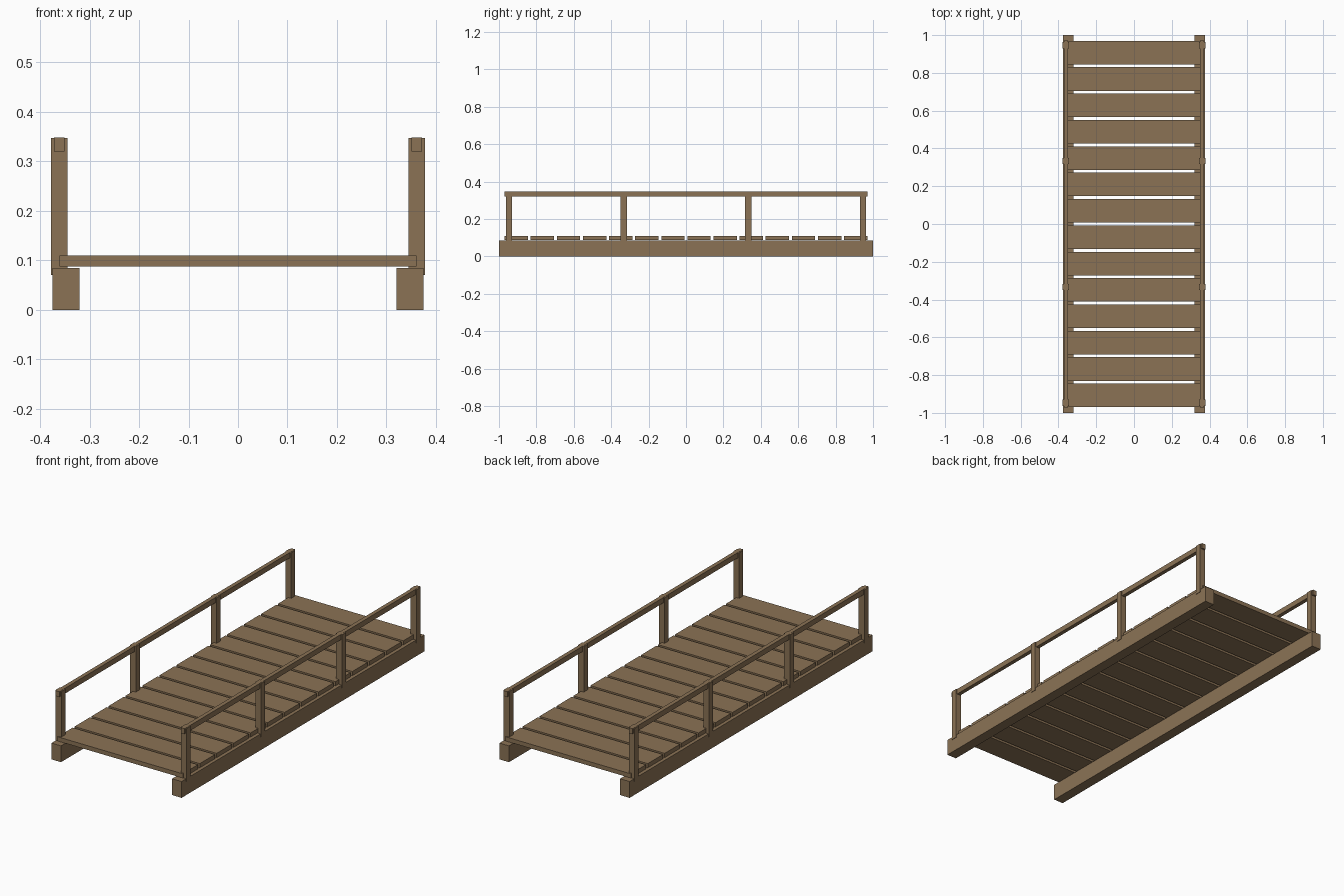
import bpy

default_cube = bpy.data.objects.get("Cube")
if default_cube:
    bpy.data.objects.remove(default_cube, do_unlink=True)

# Single weathered wood colour
COLOUR = (0.258, 0.171, 0.091, 1.0)
wood = bpy.data.materials.new("brown_wood")
wood.use_nodes = True
wood.diffuse_color = COLOUR
shader = next(n for n in wood.node_tree.nodes if n.type == 'BSDF_PRINCIPLED')
shader.inputs["Base Color"].default_value = COLOUR


def box(name, centre, size):
    """Axis-aligned timber with its dimensions applied to the mesh."""
    bpy.ops.mesh.primitive_cube_add(size=1, location=centre)
    obj = bpy.context.object
    obj.name = obj.data.name = name
    obj.scale = size
    bpy.ops.object.transform_apply(location=False, rotation=False, scale=True)
    obj.data.materials.append(wood)
    return obj


# Deck planks, evenly spaced with narrow gaps
PLANKS = 14
DECK_LENGTH = 1.94
PLANK_WIDTH = 0.125
pitch = (DECK_LENGTH - PLANK_WIDTH) / (PLANKS - 1)
for i in range(PLANKS):
    y = (i - (PLANKS - 1) / 2) * pitch
    box(f"deck_plank_{i + 1}", (0, y, 0.099), (0.722, PLANK_WIDTH, 0.022))

for label, side in (("left", 1), ("right", -1)):
    # Long support beam under the deck edge
    box(f"{label}_beam", (side * 0.3475, 0, 0.0425), (0.055, 2.0, 0.085))

    # Railing posts
    for i, y in enumerate((-0.946, -0.333, 0.333, 0.946)):
        box(f"{label}_post_{i + 1}", (side * 0.361, y, 0.2085), (0.033, 0.033, 0.277))

    # Handrail running through the post tops
    box(f"{label}_handrail", (side * 0.361, 0, 0.334), (0.021, 1.942, 0.028))
